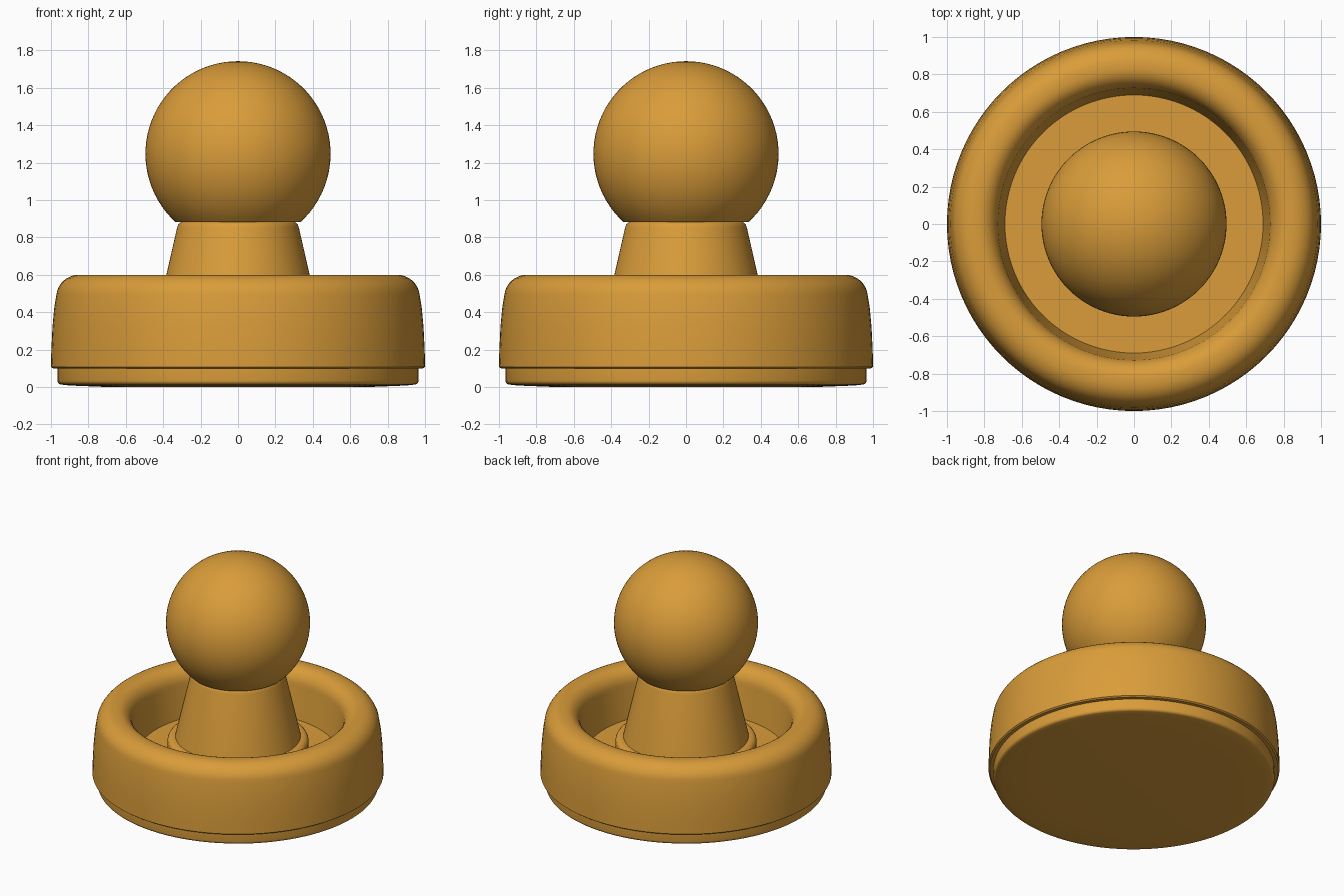
import bpy, bmesh, math

if "Cube" in bpy.data.objects:
    bpy.data.objects.remove(bpy.data.objects["Cube"])

orange = bpy.data.materials.new("warm_orange")
orange.diffuse_color = (0.70, 0.335, 0.042, 1)
orange.use_nodes = True
orange.node_tree.nodes["Principled BSDF"].inputs["Base Color"].default_value = orange.diffuse_color


def arc(cr, cz, rr, rz, a0, a1, n=6):
    """Points on an elliptical arc in the (radius, height) plane."""
    return [(cr + rr * math.cos(math.radians(a0 + (a1 - a0) * i / n)),
             cz + rz * math.sin(math.radians(a0 + (a1 - a0) * i / n)))
            for i in range(n + 1)]


def lathe(name, profile, steps=96):
    """Spin a (radius, height) profile around z."""
    bm = bmesh.new()
    vs = [bm.verts.new((r, 0, z)) for r, z in profile]
    es = [bm.edges.new(p) for p in zip(vs, vs[1:])]
    bmesh.ops.spin(bm, geom=vs + es, cent=(0, 0, 0), axis=(0, 0, 1),
                   angle=2 * math.pi, steps=steps, use_duplicate=False)
    bmesh.ops.remove_doubles(bm, verts=bm.verts, dist=1e-4)
    bmesh.ops.recalc_face_normals(bm, faces=bm.faces)
    me = bpy.data.meshes.new(name)
    bm.to_mesh(me)
    bm.free()
    me.materials.append(orange)
    ob = bpy.data.objects.new(name, me)
    bpy.context.collection.objects.link(ob)
    bpy.ops.object.select_all(action='DESELECT')
    ob.select_set(True)
    bpy.context.view_layer.objects.active = ob
    bpy.ops.object.shade_smooth_by_angle(angle=math.radians(35))


# sliding pad, stepped disc, rounded rim, sunken floor and collar
base = [(0, 0), (0.70, 0.0), (0.90, 0.008)]
base += arc(0.945, 0.035, 0.02, 0.022, -80, 0, 4)
base += [(0.965, 0.10), (0.99, 0.10), (1.0, 0.108), (0.998, 0.20),
         (0.992, 0.32), (0.983, 0.42)]
base += arc(0.85, 0.48, 0.122, 0.12, 5, 90, 8)
base += arc(0.83, 0.48, 0.105, 0.12, 90, 178, 8)
base += [(0.70, 0.32), (0.69, 0.25), (0.485, 0.25)]
base += arc(0.445, 0.35, 0.04, 0.04, 0, 90, 5)
base += [(0, 0.39)]
lathe("paddle_base", base)

# tapered neck
neck = [(0, 0.385), (0.432, 0.385), (0.326, 0.85)]
neck += arc(0.295, 0.855, 0.028, 0.028, 15, 90, 4)
neck += [(0, 0.883)]
lathe("neck", neck)

# ball grip, cut flat where it meets the neck
ball = [(0, 0.88)] + arc(0, 1.247, 0.495, 0.495, -47.5, 90, 32)
ball[-1] = (0, 1.742)
lathe("ball_grip", ball)
